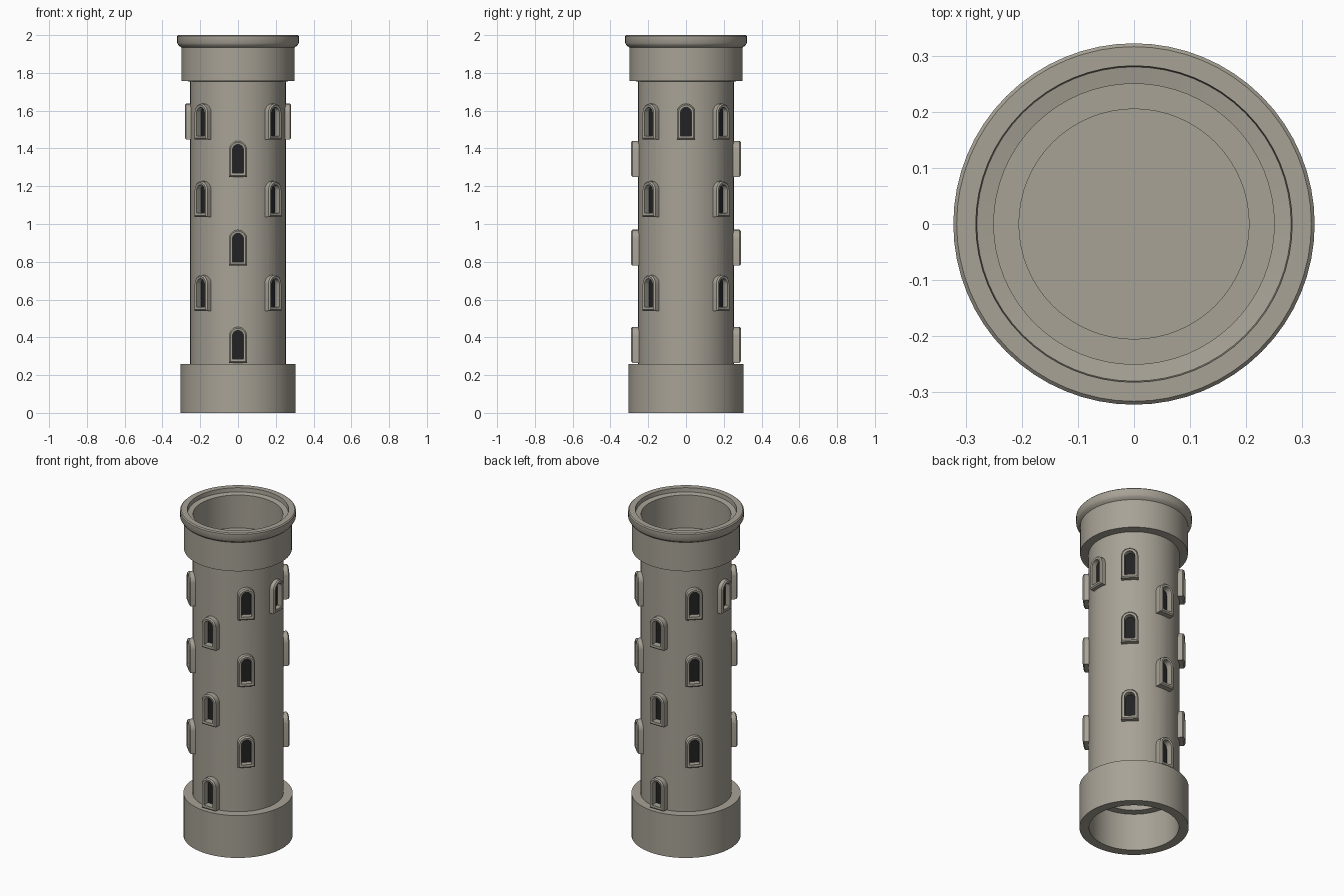
import bpy, bmesh, math
from mathutils import Matrix, Vector

if "Cube" in bpy.data.objects:
    bpy.data.objects.remove(bpy.data.objects["Cube"])


def material(name, rgb):
    m = bpy.data.materials.new(name)
    m.diffuse_color = (*rgb, 1)
    m.use_nodes = True
    m.node_tree.nodes["Principled BSDF"].inputs["Base Color"].default_value = m.diffuse_color
    return m


STONE = material("warm grey stone", (0.39, 0.363, 0.305))
DARK = material("dark recess", (0.016, 0.016, 0.016))


def finish(name, bm, mat):
    bmesh.ops.recalc_face_normals(bm, faces=bm.faces[:])
    me = bpy.data.meshes.new(name)
    bm.to_mesh(me)
    bm.free()
    me.materials.append(mat)
    ob = bpy.data.objects.new(name, me)
    bpy.context.collection.objects.link(ob)
    return ob


def smooth(ob, angle=35):
    bpy.ops.object.select_all(action='DESELECT')
    ob.select_set(True)
    bpy.context.view_layer.objects.active = ob
    bpy.ops.object.shade_smooth_by_angle(angle=math.radians(angle))


def arch(w, z0, z1, n=10):
    """Round-topped outline in x and z."""
    zc = z1 - w
    return [(-w, z0), (w, z0)] + [
        (w * math.cos(math.pi * i / n), zc + w * math.sin(math.pi * i / n))
        for i in range(n + 1)]


def add_loops(bm, loops, rot, close=False, caps=False):
    """Skin a run of arch outlines, each given as (outline, distance from axis)."""
    rings = [[bm.verts.new(rot @ Vector((x, -r, z))) for x, z in pts] for pts, r in loops]
    n = len(rings[0])
    pairs = list(zip(rings, rings[1:]))
    if close:
        pairs.append((rings[-1], rings[0]))
    for a, b in pairs:
        for i in range(n):
            j = (i + 1) % n
            bm.faces.new((a[i], a[j], b[j], b[i]))
    if caps:
        bm.faces.new(rings[0])
        bm.faces.new(rings[-1])


# Tower body: one turned wall with foot, shaft, collar and stepped rim
profile = [(0.25, 0), (0.304, 0), (0.304, 0.26), (0.253, 0.26), (0.253, 1.755),
           (0.30, 1.758), (0.30, 1.935), (0.314, 1.945), (0.322, 1.958),
           (0.322, 1.994), (0.316, 2.0), (0.282, 2.0), (0.28, 1.975),
           (0.25, 1.97), (0.25, 1.768), (0.205, 1.768), (0.205, 0.23), (0.25, 0.23)]
SIDES = 64
bm = bmesh.new()
rings = [[bm.verts.new((r * math.cos(2 * math.pi * i / SIDES),
                        r * math.sin(2 * math.pi * i / SIDES), z))
          for i in range(SIDES)] for r, z in profile]
for k, a in enumerate(rings):
    b = rings[(k + 1) % len(rings)]
    for i in range(SIDES):
        j = (i + 1) % SIDES
        bm.faces.new((a[i], a[j], b[j], b[i]))
tower = finish("tower_wall", bm, STONE)

# Window layout: (angle from the front, frame bottom, frame face radius)
windows = [(a, z, 0.29) for a in (0, 180) for z in (0.265, 0.78, 1.25)]
windows += [(a, z, 0.283) for a in (45, 135, 225, 315) for z in (0.54, 1.037, 1.447)]
windows += [(a, 1.447, 0.281) for a in (90, 270)]

frames, cutters, backs = bmesh.new(), bmesh.new(), bmesh.new()
for angle, z, r in windows:
    rot = Matrix.Rotation(math.radians(angle), 3, 'Z')
    top = z + 0.19
    outer = arch(0.048, z, top)
    soft = arch(0.041, z + 0.007, top - 0.007)
    inner = arch(0.029, z + 0.02, top - 0.019)
    add_loops(frames, [(outer, 0.235), (outer, r - 0.007), (soft, r),
                       (inner, r - 0.002), (inner, 0.235)], rot, close=True)
    add_loops(cutters, [(inner, 0.15), (inner, 0.32)], rot, caps=True)
    # dark plate set just behind the frame
    add_loops(backs, [(inner, 0.243), (inner, 0.249)], rot, caps=True)

window_frames = finish("window_frames", frames, STONE)
finish("window_recesses", backs, DARK)
cutter = finish("window_cutter", cutters, STONE)
cutter.hide_render = True

# Cut the openings through the wall
mod = tower.modifiers.new("window_openings", 'BOOLEAN')
mod.object = cutter
mod.operation = 'DIFFERENCE'
mod.solver = 'EXACT'
bpy.context.view_layer.objects.active = tower
bpy.ops.object.modifier_apply(modifier=mod.name)
bpy.data.objects.remove(cutter)

# Floor inside the shaft
bm = bmesh.new()
bmesh.ops.create_cone(bm, cap_ends=True, segments=SIDES, radius1=0.206, radius2=0.206,
                      depth=0.01, matrix=Matrix.Translation((0, 0, 1.425)))
finish("inner_floor", bm, STONE)

smooth(tower)
smooth(window_frames, 30)
